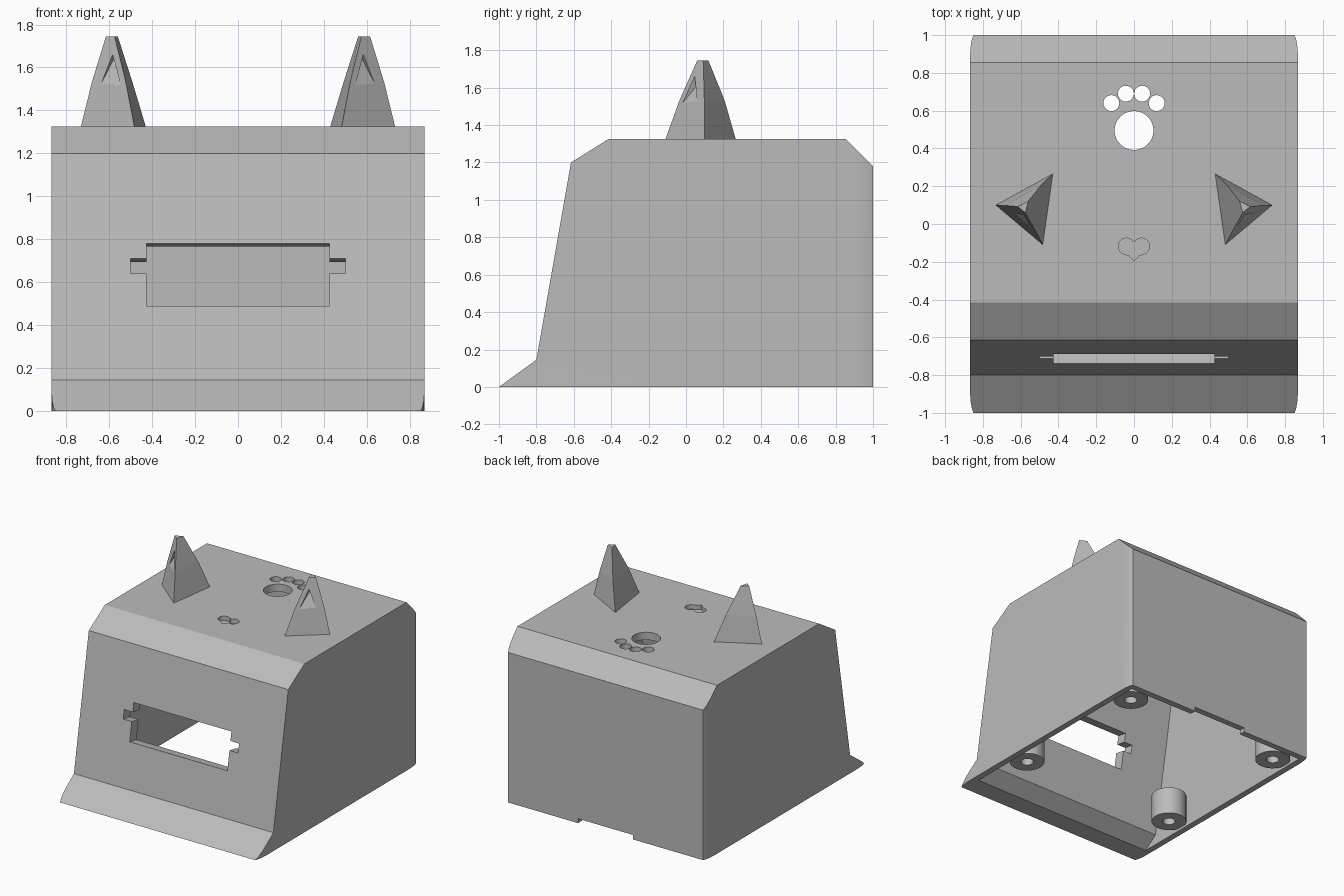
import bpy, bmesh, math
from mathutils import Matrix, Vector

if "Cube" in bpy.data.objects:
    bpy.data.objects.remove(bpy.data.objects["Cube"], do_unlink=True)

grey = bpy.data.materials.new("plain grey")
grey.use_nodes = True
grey.diffuse_color = (0.5, 0.5, 0.5, 1)
grey.node_tree.nodes["Principled BSDF"].inputs["Base Color"].default_value = (0.5, 0.5, 0.5, 1)


def finish(name, bm):
    bmesh.ops.recalc_face_normals(bm, faces=bm.faces[:])
    mesh = bpy.data.meshes.new(name)
    bm.to_mesh(mesh)
    bm.free()
    mesh.materials.append(grey)
    obj = bpy.data.objects.new(name, mesh)
    bpy.context.collection.objects.link(obj)
    return obj


def prism(name, outline, low, high, axis="z"):
    """Extrude an outline: (x, y) along z, or (y, z) along x."""
    bm = bmesh.new()
    rings = []
    for d in (low, high):
        rings.append([bm.verts.new((a, b, d) if axis == "z" else (d, a, b)) for a, b in outline])
    n = len(outline)
    for ring in rings:
        bm.faces.new(ring)
    for i in range(n):
        j = (i + 1) % n
        bm.faces.new((rings[0][i], rings[0][j], rings[1][j], rings[1][i]))
    return finish(name, bm)


def circle(x, y, r, n=40):
    return [(x + r * math.cos(math.tau * i / n), y + r * math.sin(math.tau * i / n)) for i in range(n)]


def rectangle(x0, x1, y0, y1):
    return [(x0, y0), (x1, y0), (x1, y1), (x0, y1)]


def combine(target, tool, operation="DIFFERENCE"):
    tool.hide_render = True
    mod = target.modifiers.new("combine", "BOOLEAN")
    mod.operation, mod.solver, mod.object = operation, "EXACT", tool
    bpy.context.view_layer.objects.active = target
    bpy.ops.object.modifier_apply(modifier=mod.name)
    bpy.data.objects.remove(tool, do_unlink=True)


# Housing: side profile trimmed by a plan with softened corners
HALF = 0.868
outer = [(-1, 0), (-0.8, 0.145), (-0.615, 1.2), (-0.415, 1.325), (0.855, 1.325), (1, 1.18), (1, 0)]
inner = [(-0.84, 0), (-0.724, 0.084), (-0.536, 1.16), (-0.4, 1.265), (0.83, 1.265), (0.95, 1.15),
         (0.95, -0.1), (-0.84, -0.1)]
corner = [(HALF, 0.88), (0.866, 0.93), (0.86, 0.97), (0.85, 1)]
half_plan = [(x, -y) for x, y in reversed(corner)] + corner
plan = half_plan + [(-x, y) for x, y in reversed(half_plan)]
housing = prism("housing", outer, -1, 1, "x")
combine(housing, prism("plan_trim", plan, -0.5, 2), "INTERSECT")
combine(housing, prism("cavity", inner, 0.05 - HALF, HALF - 0.05, "x"))

# Screen opening, cut square to the leaning front wall
lean = math.atan2(0.185, 1.055)
mid = Vector((0, -0.8 + (0.635 - 0.145) * math.tan(lean), 0.635))
for w, low, high in ((0.425, -0.147, 0.147), (0.5, 0.005, 0.076)):
    slot = prism("slot", rectangle(-w, w, low, high), -0.13, 0.13)
    slot.data.transform(Matrix.Translation(mid) @ Matrix.Rotation(math.pi / 2 - lean, 4, "X"))
    combine(housing, slot)

# Paw holes in the lid
for x, y, r in ((0, 0.495, 0.103), (-0.12, 0.64, 0.042), (-0.043, 0.69, 0.042),
                (0.043, 0.69, 0.042), (0.12, 0.64, 0.042)):
    combine(housing, prism("paw_hole", circle(x, y, r), 1.2, 1.4))

# Shallow heart-shaped nose recess
lobe = [(0.04 + 0.043 * math.cos(a), -0.118 + 0.043 * math.sin(a))
        for a in (math.radians(-65 + 215 * i / 16) for i in range(17))]
heart = [(0, -0.195), (0.025, -0.168)] + lobe + [(0, -0.09)]
heart += [(-x, y) for x, y in reversed(heart[1:-1])]
combine(housing, prism("nose_recess", heart, 1.29, 1.4))

# Cable notch at the bottom of the back wall
combine(housing, prism("cable_notch", rectangle(-0.24, 0.24, 0.9, 1.1), -0.1, 0.035))

bpy.ops.object.select_all(action="DESELECT")
housing.select_set(True)
bpy.context.view_layer.objects.active = housing
bpy.ops.object.shade_smooth_by_angle(angle=math.radians(20))

# Ears: blunt three-sided spikes with a scooped front
for side, label in ((1, "left"), (-1, "right")):
    sections = [(1.31, [(0.425, 0.27), (0.735, 0.1), (0.48, -0.115)]),
                (1.53, [(0.491, 0.207), (0.681, 0.098), (0.522, -0.036)]),
                (1.745, [(0.56, 0.12), (0.615, 0.092), (0.575, 0.06)])]
    bm = bmesh.new()
    rings = [[bm.verts.new((side * x, y, z)) for x, y in pts] for z, pts in sections]
    bm.faces.new(rings[0])
    bm.faces.new(rings[-1])
    for a, b in zip(rings, rings[1:]):
        for i in range(3):
            j = (i + 1) % 3
            bm.faces.new((a[i], a[j], b[j], b[i]))
    ear = finish(label + "_ear", bm)

    bm = bmesh.new()
    scoop = [(0.595, 0.0, 1.68), (0.66, 0.05, 1.48), (0.54, -0.04, 1.49), (0.575, 0.085, 1.645)]
    v = [bm.verts.new((side * x, y, z)) for x, y, z in scoop]
    for tri in ((0, 1, 2), (0, 1, 3), (1, 2, 3), (0, 2, 3)):
        bm.faces.new([v[i] for i in tri])
    combine(ear, finish("ear_scoop", bm))

# Screw bosses inside the base corners
for x, side in ((0.695, "left"), (-0.695, "right")):
    for y, end in ((-0.42, "front"), (0.79, "back")):
        boss = prism(f"{end}_{side}_boss", circle(x, y, 0.13), 0.02, 0.24)
        combine(boss, prism("screw_hole", circle(x, y, 0.047, 24), -0.05, 0.2))
        bpy.ops.object.select_all(action="DESELECT")
        boss.select_set(True)
        bpy.context.view_layer.objects.active = boss
        bpy.ops.object.shade_smooth_by_angle(angle=math.radians(30))
